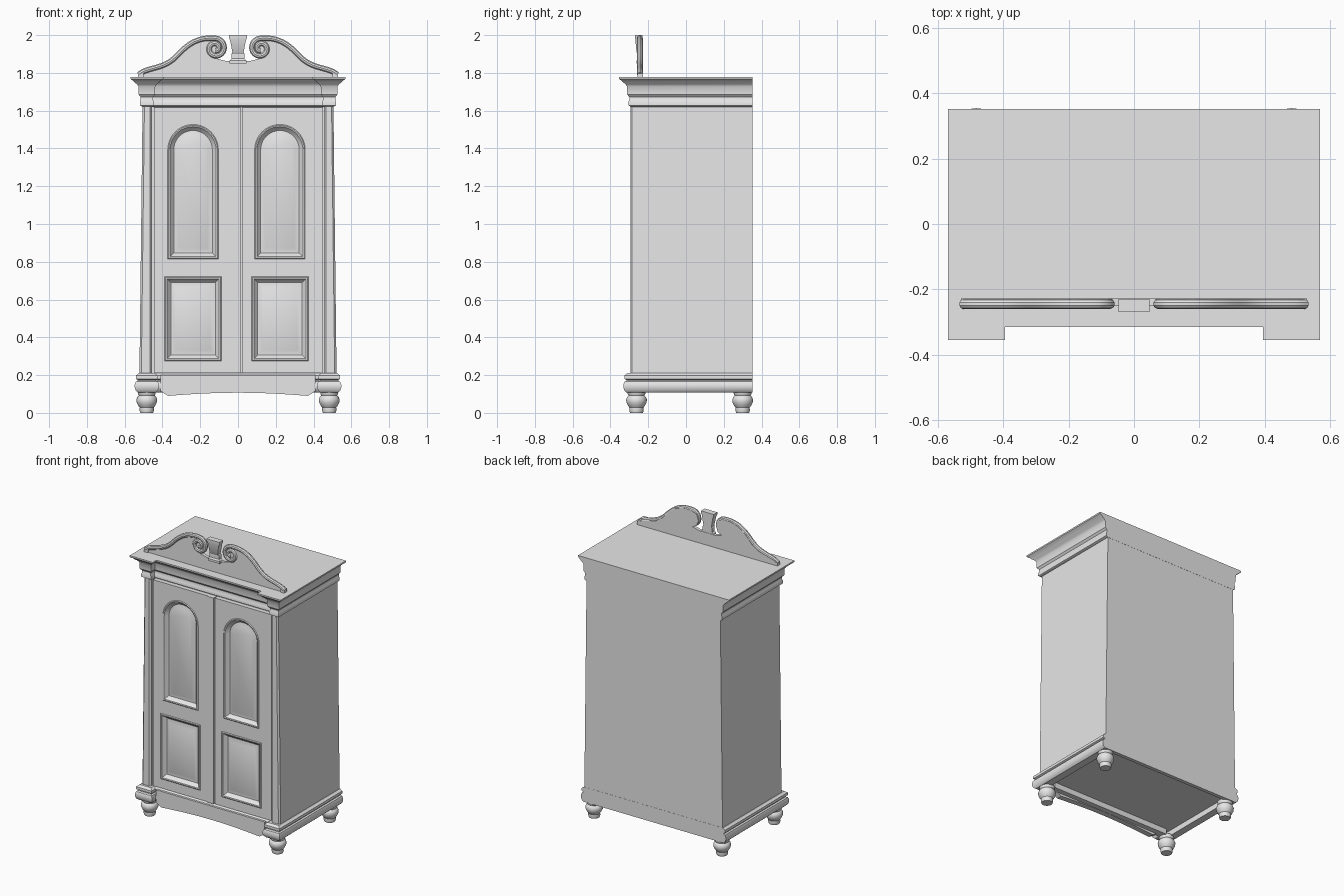
import bpy, bmesh
from math import sin, cos, pi

if "Cube" in bpy.data.objects:
    bpy.data.objects.remove(bpy.data.objects["Cube"])

mat = bpy.data.materials.new("pale_grey")
mat.use_nodes = True
grey = (0.8, 0.8, 0.8, 1)
mat.diffuse_color = grey
mat.node_tree.nodes["Principled BSDF"].inputs["Base Color"].default_value = grey


def smooth(obj):
    bpy.ops.object.select_all(action="DESELECT")
    obj.select_set(True)
    bpy.context.view_layer.objects.active = obj
    bpy.ops.object.shade_smooth_by_angle(angle=0.6)


def add(name, mesh):
    """Link a mesh, colour it and smooth its soft edges."""
    obj = bpy.data.objects.new(name, mesh)
    bpy.context.collection.objects.link(obj)
    mesh.materials.clear()
    mesh.materials.append(mat)
    smooth(obj)
    return obj


def loft(name, rings):
    """Closed solid through rings of equal point count."""
    bm = bmesh.new()
    loops = [[bm.verts.new(p) for p in ring] for ring in rings]
    n = len(loops[0])
    for a, b in zip(loops, loops[1:]):
        for k in range(n):
            bm.faces.new((a[k], a[(k + 1) % n], b[(k + 1) % n], b[k]))
    bm.faces.new(loops[0])
    bm.faces.new(loops[-1])
    bmesh.ops.recalc_face_normals(bm, faces=bm.faces)
    mesh = bpy.data.meshes.new(name)
    bm.to_mesh(mesh)
    bm.free()
    return add(name, mesh)


def box(name, x0, x1, y0, y1, z0, z1):
    return loft(name, [[(x0, y0, z), (x1, y0, z), (x1, y1, z), (x0, y1, z)] for z in (z0, z1)])


def plate(name, outline, y0, y1):
    return loft(name, [[(x, y, z) for x, z in outline] for y in (y0, y1)])


def tube(name, points, radius):
    curve = bpy.data.curves.new(name, "CURVE")
    curve.dimensions = "3D"
    curve.bevel_depth = radius
    curve.bevel_resolution = 3
    curve.use_fill_caps = True
    curve.resolution_u = 4
    line = curve.splines.new("NURBS")
    line.points.add(len(points) - 1)
    for pt, co in zip(line.points, points):
        pt.co = (*co, 1)
    line.use_endpoint_u = True
    temp = bpy.data.objects.new(name + "_path", curve)
    bpy.context.collection.objects.link(temp)
    mesh = bpy.data.meshes.new_from_object(temp.evaluated_get(bpy.context.evaluated_depsgraph_get()))
    bpy.data.objects.remove(temp)
    return add(name, mesh)


def footprint(o, z):
    """Breakfront plan, grown outward by o; the back stays flush."""
    x, f, c = 0.505 + o, -0.29 - o, -0.25 - o
    i, b = min(0.46 - o, 0.45), 0.352 + min(o, 0)
    return [(x, b, z), (-x, b, z), (-x, f, z), (-i, f, z),
            (-i, c, z), (i, c, z), (i, f, z), (x, f, z)]


# Carcass, slightly wider at the foot
taper = ((0.522, 0.19), (0.505, 1.65))
loft("carcass", [[(-w, -0.25, z), (w, -0.25, z), (w, 0.351, z), (-w, 0.351, z)] for w, z in taper])

# Cornice and hollow base
loft("cornice", [footprint(o, z) for o, z in (
    (0, 1.62), (0.014, 1.628), (0.014, 1.65), (0.01, 1.656), (0.01, 1.672), (0.021, 1.685),
    (0.022, 1.728), (0.03, 1.74), (0.043, 1.75), (0.05, 1.758), (0.065, 1.768), (0.065, 1.778))])
loft("base_moulding", [footprint(o, z) for o, z in (
    (-0.025, 0.145), (-0.025, 0.108), (0.025, 0.108), (0.036, 0.118), (0.042, 0.135), (0.042, 0.15),
    (0.036, 0.165), (0.026, 0.17), (0.026, 0.175), (0.036, 0.18), (0.036, 0.198), (0.02, 0.21))])

# Shaped apron below the doors
apron = [(0.41, 0.2), (-0.41, 0.2), (-0.41, 0.115), (-0.37, 0.09)]
apron += [(x / 10, 0.107 - 0.0013 * x * x) for x in (-3, -2, -1, 0, 1, 2, 3)]
apron += [(0.37, 0.09), (0.41, 0.115)]
plate("apron", apron, -0.298, -0.26)

# Chamfered corner pilasters and turned feet
foot_profile = [(0.034, 0), (0.038, 0.012), (0.037, 0.028), (0.045, 0.038), (0.053, 0.054),
                (0.055, 0.07), (0.05, 0.084), (0.042, 0.091), (0.047, 0.1), (0.048, 0.115)]
for side, s in (("left", 1), ("right", -1)):
    loft(side + "_pilaster", [[(s * x, y, z) for x, y in (
        (0.455, -0.25), (0.455, -0.285), (0.465, -0.295), (w - 0.01, -0.295), (w, -0.285), (w, -0.25))]
        for w, z in taper])
    for end, y in (("front", -0.262), ("back", 0.3)):
        loft(f"{side}_{end}_foot", [[(s * 0.483 + r * cos(k * pi / 12), y + r * sin(k * pi / 12), z)
                                     for k in range(24)] for r, z in foot_profile])


def panel_ring(cx, w, z0, z1, arched, inset, y):
    """Panel outline, with a round head when arched."""
    h, lo, hi = w / 2 - inset, z0 + inset, z1 - inset
    ring = [(cx - h, y, lo), (cx + h, y, lo)]
    if arched:
        spring = z1 - w / 2
        ring += [(cx + h * cos(k * pi / 20), y, spring + h * sin(k * pi / 20)) for k in range(21)]
    else:
        ring += [(cx + h, y, hi), (cx - h, y, hi)]
    return ring


# Doors with sunk, moulded panels
panel_steps = [(0, -0.252), (0, -0.28), (0.005, -0.284), (0.012, -0.282), (0.026, -0.264),
               (0.032, -0.259), (0.038, -0.259), (0.058, -0.268)]
for side, x0, x1, cx in (("right", -0.445, 0.016, -0.238), ("left", 0.022, 0.45, 0.222)):
    door = box(side + "_door", x0, x1, -0.28, -0.245, 0.212, 1.618)
    for level, w, z0, z1, arched in (("upper", 0.268, 0.815, 1.527, True),
                                     ("lower", 0.3, 0.275, 0.722, False)):
        shape = (cx, w, z0, z1, arched)
        cutter = loft("cutter", [panel_ring(*shape, 0.01, y) for y in (-0.3, -0.255)])
        cutter.hide_render = True
        mod = door.modifiers.new("recess", "BOOLEAN")
        mod.operation = "DIFFERENCE"
        mod.solver = "EXACT"
        mod.object = cutter
        bpy.context.view_layer.objects.active = door
        bpy.ops.object.modifier_apply(modifier=mod.name)
        bpy.data.objects.remove(cutter)
        loft(f"{side}_{level}_panel", [panel_ring(*shape, i, y) for i, y in panel_steps])
    smooth(door)
box("door_cover_strip", -0.035, 0.016, -0.286, -0.275, 0.212, 1.618)

# Swan-neck pediment with blocked ends
neck = [(0.125, 1.985), (0.18, 1.984), (0.235, 1.967), (0.29, 1.928), (0.335, 1.876),
        (0.385, 1.842), (0.45, 1.824), (0.51, 1.808), (0.524, 1.792)]
for side, s in (("left", 1), ("right", -1)):
    outline = [(0, 1.77), (0, 1.862), (0.06, 1.862), (0.11, 1.875), (0.08, 1.89), (0.066, 1.93), (0.08, 1.968)]
    outline += neck + [(0.525, 1.77)]
    plate(side + "_pediment", [(s * x, z) for x, z in outline], -0.25, -0.228)
    scroll = []
    for k in range(22):
        a, r = pi / 2 + k * pi / 7, 0.055 - 0.002 * k
        scroll.append((0.12 + r * cos(a), 1.93 + r * sin(a)))
    path = neck[:0:-1] + scroll
    tube(side + "_scroll_moulding", [(s * x, -0.245, z) for x, z in path], 0.015)
    box(side + "_pediment_block", *sorted((s * 0.5, s * 0.53)), -0.258, -0.228, 1.77, 1.8)

# Central finial on its pedestal
loft("finial", [[(-w, -0.25 - d, z), (w, -0.25 - d, z), (w, -0.23, z), (-w, -0.23, z)]
                for w, d, z in ((0.045, 0.012, 1.85), (0.045, 0.012, 1.865), (0.035, 0.005, 1.875),
                                (0.035, 0.005, 1.9), (0.03, 0.012, 1.91), (0.042, 0.018, 1.975),
                                (0.048, 0.02, 1.985), (0.048, 0.02, 2.0))])
